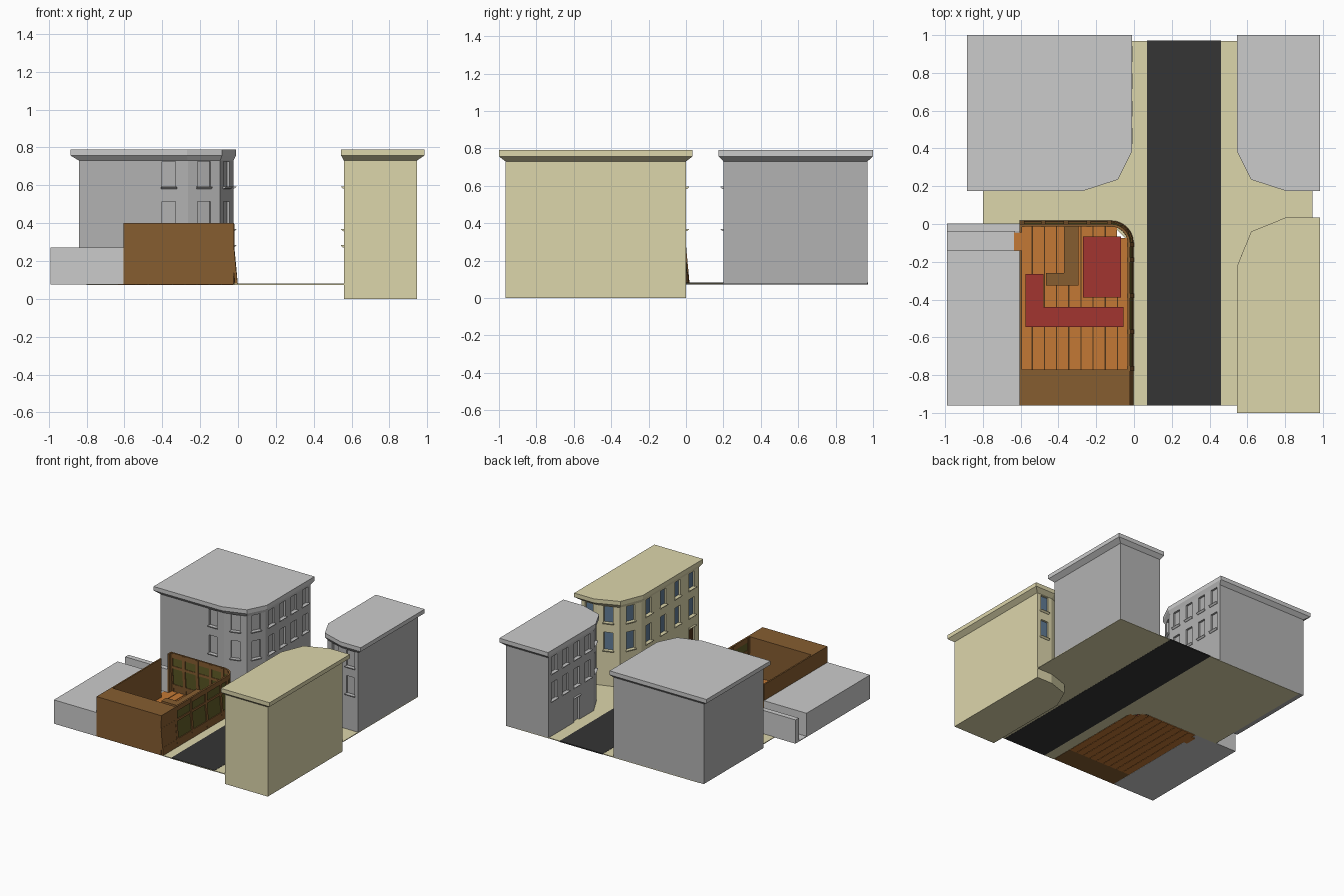
import bpy, bmesh, math
from mathutils import Vector as V

if "Cube" in bpy.data.objects:
    bpy.data.objects.remove(bpy.data.objects["Cube"])


def mat(name, *c):
    m = bpy.data.materials.new(name)
    m.diffuse_color = (*c, 1)
    m.use_nodes = True
    m.node_tree.nodes["Principled BSDF"].inputs["Base Color"].default_value = m.diffuse_color
    return m


TAN = mat("sandstone", .72, .67, .41)
BROWN = mat("brown_wood", .24, .11, .03)
DARK = mat("dark_wood", .08, .035, .01)
ORANGE = mat("plank_wood", .55, .19, .035)
RED = mat("red_carpet", .36, .035, .03)
ROAD = mat("asphalt", .035, .035, .035)
BLUE = mat("blue_glass", .12, .2, .3)
OLIVE = mat("olive_glass", .12, .11, .02)
GREY = mat("plain_grey", .45, .45, .45)


def finish(name, bm, *mats):
    bmesh.ops.remove_doubles(bm, verts=bm.verts, dist=1e-5)
    bmesh.ops.recalc_face_normals(bm, faces=bm.faces)
    me = bpy.data.meshes.new(name)
    bm.to_mesh(me)
    bm.free()
    for m in mats:
        if m:
            me.materials.append(m)
    ob = bpy.data.objects.new(name, me)
    bpy.context.collection.objects.link(ob)
    return ob


def rings(bm, loops):
    """Skin closed loops of points, capping both ends."""
    vs = [[bm.verts.new(p) for p in lp] for lp in loops]
    n = len(vs[0])
    for a, b in zip(vs, vs[1:]):
        for i in range(n):
            bm.faces.new((a[i], a[(i + 1) % n], b[(i + 1) % n], b[i]))
    bm.faces.new(vs[0][::-1])
    bm.faces.new(vs[-1])


def prism(name, pts, z0, z1, m=None):
    bm = bmesh.new()
    rings(bm, [[(x, y, z) for x, y in pts] for z in (z0, z1)])
    return finish(name, bm, m)


def box(name, x0, x1, y0, y1, z0, z1, m=None):
    return prism(name, [(x0, y0), (x1, y0), (x1, y1), (x0, y1)], z0, z1, m)


def sweep(name, path, prof, m):
    """Sweep an (outward offset, z) profile along a path, outward = left."""
    P = [V(p) for p in path]
    loops = []
    for i, p in enumerate(P):
        ns = []
        for a, b in ((i - 1, i), (i, i + 1)):
            if a >= 0 and b < len(P):
                d = (P[b] - P[a]).normalized()
                ns.append(V((-d.y, d.x)))
        n = sum(ns, V((0, 0))).normalized()
        n /= n.dot(ns[0])
        loops.append([(p.x + n.x * o, p.y + n.y * o, z) for o, z in prof])
    bm = bmesh.new()
    rings(bm, loops)
    return finish(name, bm, m)


# Corner building: walls with recessed openings, wedge sills and flared cornice
def building(name, wall, roof, z0, facades, doors, m=None, glass=None, door=None):
    bm, sills = bmesh.new(), bmesh.new()
    zs = [z0, .08, .27, .37, .515, .595, .725, .735] if z0 < .07 else [z0, .27, .37, .515, .595, .725, .735]
    win_rows = {.37, .595}
    n, hw = len(wall), .036
    for s in range(n):
        a, b = V((*wall[s], 0)), V((*wall[(s + 1) % n], 0))
        L = (b - a).length
        d = (b - a) / L
        out = V((d.y, -d.x, 0))
        cuts, cols = [0], {}
        for k, f in enumerate(facades.get(s, [])):
            cols[len(cuts)] = k
            cuts += [f * L - hw, f * L + hw]
        cuts.append(L)
        for i in range(len(cuts) - 1):
            for j in range(len(zs) - 1):
                u0, u1, v0, v1 = cuts[i], cuts[i + 1], zs[j], zs[j + 1]
                q = [a + d * u + V((0, 0, v)) for u, v in ((u0, v0), (u1, v0), (u1, v1), (u0, v1))]
                is_win = i in cols and v0 in win_rows
                is_door = i in cols and v1 == .27 and (s, cols[i]) in doors
                if not (is_win or is_door):
                    bm.faces.new([bm.verts.new(p) for p in q])
                    continue
                r = [p - out * .016 for p in q]
                f = bm.faces.new([bm.verts.new(p) for p in r])
                f.material_index = 1 if is_win else 2
                for e in range(4):
                    g = (e + 1) % 4
                    bm.faces.new([bm.verts.new(p) for p in (q[e], q[g], r[g], r[e])])
                # sill under a window, hood over a door
                z = v0 if is_win else v1 + .014
                rings(sills, [[a + d * u + out * o + V((0, 0, h)) for o, h in
                               ((-.003, z - .014), (.006, z - .012), (.016, z - .003), (.016, z), (-.003, z))]
                              for u in (u0 - .006, u1 + .006)])
    bm.faces.new([bm.verts.new((*p, z0)) for p in wall])
    finish(name + "_walls", bm, m or GREY, glass or GREY, door or GREY)
    finish(name + "_sills", sills, m)
    bm = bmesh.new()
    rings(bm, [[(*p, z) for p in pts] for pts, z in
               ((wall, .73), (roof, .757), (roof, .79))])
    finish(name + "_cornice_roof", bm, m)


four = [.13, .38, .63, .88]
building("northwest_building",
         [(-.84, .97), (-.84, .2), (-.265, .2), (-.095, .25), (-.025, .39), (-.025, .97)],
         [(-.885, 1), (-.885, .175), (-.27, .175), (-.085, .235), (-.01, .385), (-.01, 1)],
         .076, {1: [.826], 2: [.5], 3: [.5], 4: four}, {(4, 1)})
building("northeast_building",
         [(.56, .97), (.56, .39), (.635, .25), (.805, .2), (.945, .2), (.945, .97)],
         [(.545, 1), (.545, .385), (.62, .235), (.805, .175), (.985, .175), (.985, 1)],
         .076, {0: [1 - f for f in four[::-1]], 1: [.5], 2: [.5], 3: [.5]}, {(0, 2)})
building("southeast_building",
         [(.945, -.965), (.945, 0), (.805, 0), (.635, -.055), (.56, -.225), (.56, -.965)],
         [(.985, -1), (.985, .035), (.805, .035), (.62, -.04), (.545, -.225), (.545, -1)],
         0, {1: [.5], 2: [.5], 3: [.5], 4: four}, {(4, 3)}, TAN, BLUE, DARK)

# Pavement and road
prism("pavement", [(-.02, -.96), (.565, -.96), (.565, -.22), (.64, -.05), (.805, .005), (.945, .005),
                   (.945, .97), (-.8, .97), (-.8, 0), (-.12, 0), (-.02, -.1)], .074, .08, TAN)
box("road", .07, .46, -.96, .972, .073, .082, ROAD)

# Low neighbour: main block, alley floor and boundary wall
box("low_block", -.99, -.606, -.96, -.14, .076, .27)
box("alley_floor", -.99, -.63, -.14, -.04, .076, .082)
box("boundary_wall", -.99, -.606, -.04, .002, .076, .27)

# Corner bar: plank floor with rounded corner and doorway tongue
W = .58 / 9
for i in range(9):
    x0 = -.6 + i * W
    x1 = x0 + W - .006
    y1 = -.006 if x1 < -.12 else -.107 + math.sqrt(.01 - (x1 + .12) ** 2)
    box(f"floor_plank_{i}", x0, x1, -.775, y1, .074, .085, ORANGE)
box("floor_underlay", -.6, -.09, -.775, -.01, .077, .081, DARK)
box("floor_underlay_side", -.09, -.025, -.775, -.1, .077, .081, DARK)
box("door_threshold", -.635, -.6, -.14, -.045, .074, .085, ORANGE)

# Red carpets and the serving counter
box("carpet_main", -.27, -.07, -.39, -.065, .08, .095, RED)
box("carpet_front", -.575, -.055, -.545, -.44, .08, .095, RED)
box("carpet_side", -.575, -.48, -.44, -.265, .08, .095, RED)
prism("counter", [(-.465, -.325), (-.295, -.325), (-.295, -.005), (-.37, -.005), (-.37, -.26),
                  (-.465, -.26)], .08, .16, BROWN)

# Back rooms and west wall
box("back_rooms", -.605, -.025, -.96, -.77, .076, .4, BROWN)
box("west_wall", -.605, -.593, -.77, -.14, .076, .4, BROWN)
box("west_wall_end", -.605, -.593, -.045, -.002, .076, .4, BROWN)


# Street front: battered below z = .27, upright above
def section(z0, z1, e=0., t=.014):
    zs = [z0] + ([.27] if z0 < .27 < z1 else []) + [z1]
    face = [(max(0, .27 - z) / .19 * .018 + e, z) for z in zs]
    return face + [(o - t, z) for o, z in face[::-1]]


arc = [(-.12 + .1 * math.sin(a), -.1 + .1 * math.cos(a)) for a in [math.radians(15 * k) for k in range(7)]]
full = [(-.605, 0)] + arc + [(-.02, -.96)]
glazed = [(-.6, 0)] + arc + [(-.02, -.775)]
sweep("front_base", full, section(.078, .14), BROWN)
sweep("front_mid_rail", full, section(.275, .295), BROWN)
sweep("front_lintel", full, section(.36, .4), BROWN)
sweep("front_glass", glazed, section(.13, .37, -.006, .004), OLIVE)
sweep("back_room_panel", [(-.02, -.77), (-.02, -.96)], section(.078, .4, -.001), BROWN)
sweep("corner_panel", arc[2:5], section(.1, .39, -.001), BROWN)
for k, x in enumerate((-.593, -.48, -.36, -.24, -.13)):
    sweep(f"north_post_{k}", [(x - .012, 0), (x + .012, 0)], section(.079, .395, .001, .018), BROWN)
for k, y in enumerate((-.11, -.19, -.38, -.57, -.765)):
    sweep(f"east_post_{k}", [(-.02, y + .012), (-.02, y - .012)], section(.079, .395, .001, .018), BROWN)
